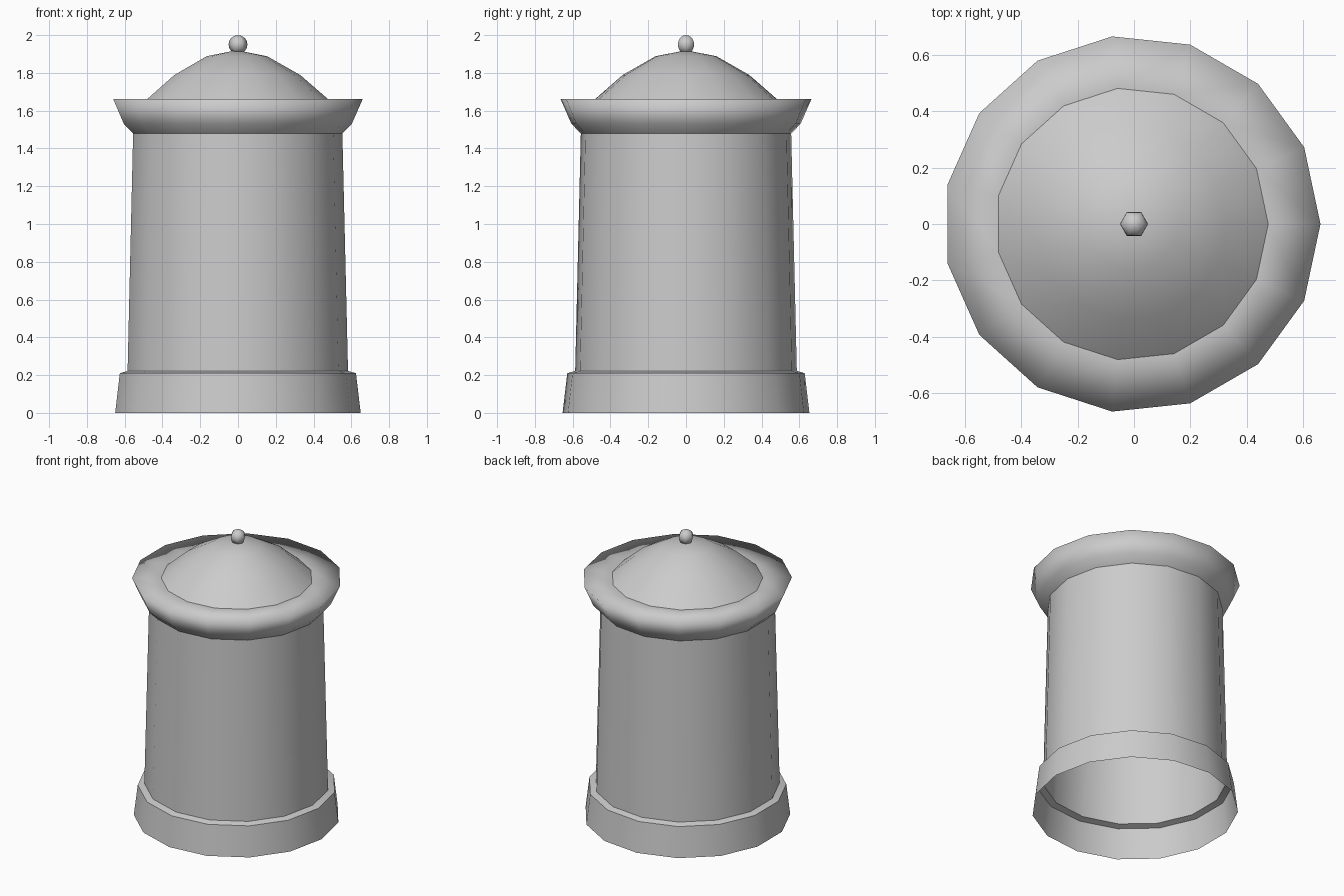
import bpy, bmesh
from math import sin, cos, tau

SIDES = 15
AXIS_X = -0.0075  # centres the odd-sided outline on x = 0

cube = bpy.data.objects.get("Cube")
if cube:
    bpy.data.objects.remove(cube, do_unlink=True)

grey = bpy.data.materials.new("plain_grey")
grey.use_nodes = True
grey.diffuse_color = (0.6, 0.6, 0.6, 1)
grey.node_tree.nodes["Principled BSDF"].inputs["Base Color"].default_value = (0.6, 0.6, 0.6, 1)


def finish(name, bm, x):
    """Turn a bmesh into a smooth shaded grey object."""
    for f in bm.faces:
        f.smooth = True
    mesh = bpy.data.meshes.new(name)
    bm.to_mesh(mesh)
    bm.free()
    mesh.materials.append(grey)
    obj = bpy.data.objects.new(name, mesh)
    obj.location.x = x
    bpy.context.collection.objects.link(obj)
    return obj


def lathe(name, profile, sharp=()):
    """Spin (radius, height) points, listed so that faces point outward.
    Rings whose index is in sharp get a hard edge."""
    bm = bmesh.new()
    rings = []
    for r, z in profile:
        if r == 0:
            rings.append([bm.verts.new((0, 0, z))] * SIDES)
        else:
            rings.append([bm.verts.new((r * cos(tau * i / SIDES), r * sin(tau * i / SIDES), z))
                          for i in range(SIDES)])
    for low, high in zip(rings, rings[1:]):
        for i in range(SIDES):
            j = (i + 1) % SIDES
            corners = [low[i], low[j], high[j], high[i]]
            bm.faces.new(list(dict.fromkeys(corners)))
    for k in sharp:
        for i in range(SIDES):
            bm.edges.get((rings[k][i], rings[k][(i + 1) % SIDES])).smooth = False
    return finish(name, bm, AXIS_X)


# Flared foot with its narrow ledge, open underneath
lathe("base_skirt", [(0.657, 0), (0.632, 0.21), (0.59, 0.222)], sharp=[1])

# Tapered hollow wall
lathe("body", [(0.59, 0.222), (0.56, 1.48)])

# Soft shaded overhanging rim with a level top
lathe("rim", [(0.56, 1.48), (0.61, 1.53), (0.668, 1.662), (0.483, 1.662)])

# Shallow domed roof
lathe("roof", [(0.483, 1.662), (0.338, 1.788), (0.162, 1.888), (0, 1.92)])

# Small six-sided ball on top, corners toward front and back
ball = bmesh.new()
bmesh.ops.create_uvsphere(ball, u_segments=6, v_segments=8, radius=0.05)
finial = finish("finial", ball, 0)
finial.location.z = 1.95
finial.rotation_euler.z = tau / 4
